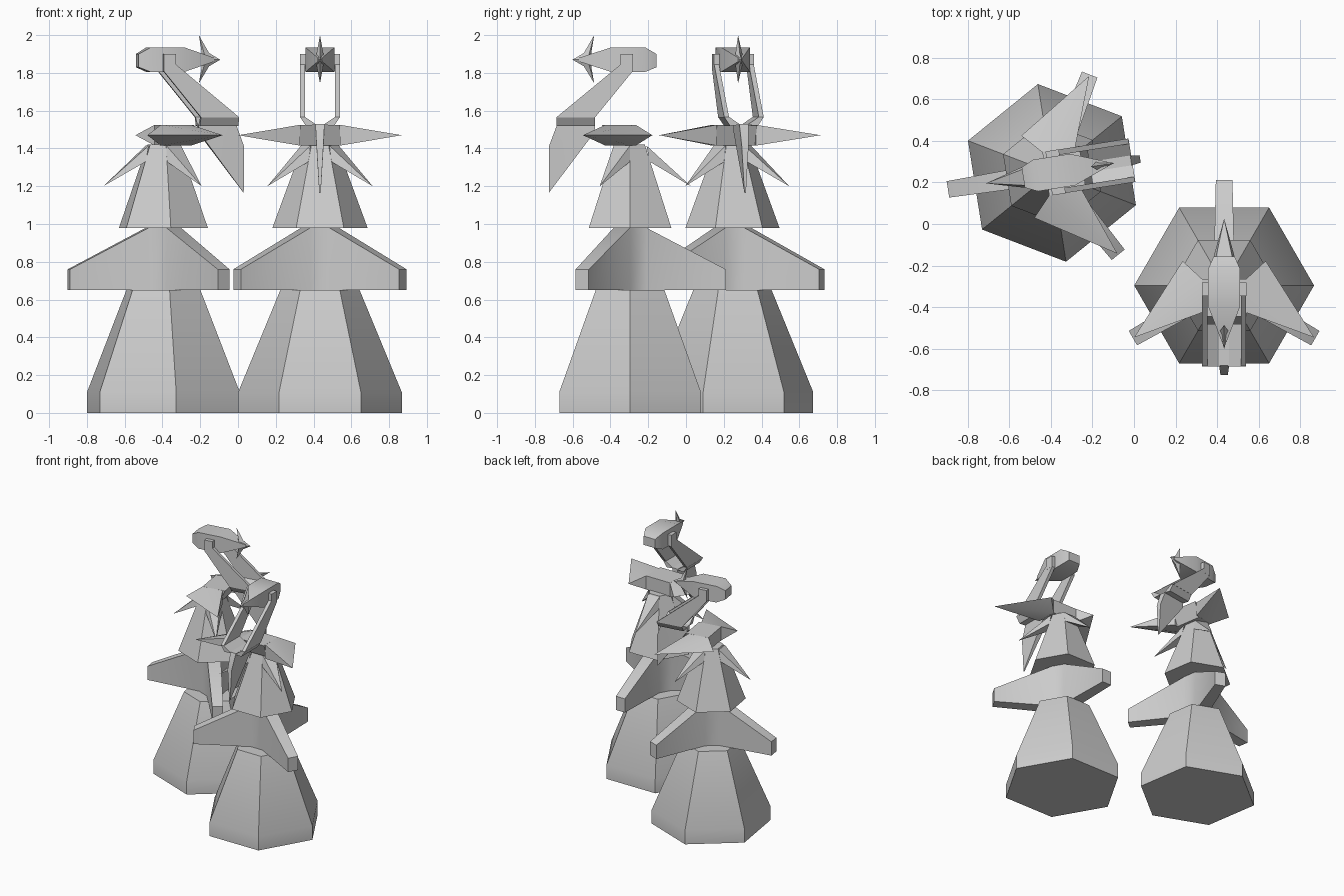
import bpy, bmesh
from math import radians, sin, cos
from mathutils import Vector

cube = bpy.data.objects.get("Cube")
if cube:
    bpy.data.objects.remove(cube, do_unlink=True)

grey = bpy.data.materials.new("plain grey")
grey.use_nodes = True
colour = (0.6, 0.6, 0.6, 1)
grey.diffuse_color = colour
grey.node_tree.nodes["Principled BSDF"].inputs["Base Color"].default_value = colour

# Two copies of the figure: name, place and turn
FIGURES = [("front", (0.434, -0.296, 0), 0), ("rear", (-0.395, 0.246, 0), radians(99))]


def place(name, bm):
    """Turn a bmesh into one object per figure."""
    bmesh.ops.recalc_face_normals(bm, faces=bm.faces)
    mesh = bpy.data.meshes.new(name)
    bm.to_mesh(mesh)
    bm.free()
    mesh.materials.append(grey)
    for tag, spot, turn in FIGURES:
        ob = bpy.data.objects.new(f"{tag}_{name}", mesh)
        bpy.context.collection.objects.link(ob)
        ob.location = spot
        ob.rotation_euler.z = turn
    bpy.ops.object.select_all(action="DESELECT")
    ob.select_set(True)
    bpy.context.view_layer.objects.active = ob
    bpy.ops.object.shade_smooth_by_angle(angle=radians(32))


def hull(name, points):
    """Convex solid round the points."""
    bm = bmesh.new()
    verts = [bm.verts.new(p) for p in points]
    bmesh.ops.convex_hull(bm, input=verts)
    bmesh.ops.delete(bm, geom=[v for v in bm.verts if not v.link_faces], context="VERTS")
    bmesh.ops.dissolve_limit(bm, angle_limit=0.01, verts=bm.verts, edges=bm.edges)
    place(name, bm)


def loft(name, rings):
    """Closed skin through rings of equal length."""
    bm = bmesh.new()
    loops = [[bm.verts.new(p) for p in ring] for ring in rings]
    n = len(loops[0])
    for low, high in zip(loops, loops[1:]):
        for i in range(n):
            j = (i + 1) % n
            bm.faces.new((low[i], low[j], high[j], high[i]))
    bm.faces.new(loops[0])
    bm.faces.new(loops[-1])
    place(name, bm)


def polar(r, degrees, z, side=0):
    a = radians(degrees)
    return Vector((r * cos(a) - side * sin(a), r * sin(a) + side * cos(a), z))


def hexagon(r, z):
    return [polar(r, 60 * i, z) for i in range(6)]


def both_sides(points):
    return [(s * x, y, z) for x, y, z in points for s in (-1, 1)]


# Stacked skirt and upper cone
loft("skirt", [hexagon(0.433, 0), hexagon(0.433, 0.11), hexagon(0.21, 0.65)])
loft("upper_cone", [hexagon(0.252, 0.98), hexagon(0.09, 1.42)])

# Three-armed tier: arms grow from alternate sides of a hexagonal hub
bm = bmesh.new()
caps = [[], []]
for a in (90, 210, 330):
    rows = []
    for outer_z, hub_z, cap in ((0.65, 0.65, caps[0]), (0.76, 0.98, caps[1])):
        row = [polar(0.1, a - 30, hub_z), polar(0.507, a, outer_z, -0.04),
               polar(0.507, a, outer_z, 0.04), polar(0.1, a + 30, hub_z)]
        row = [bm.verts.new(p) for p in row]
        bm.faces.new(row)
        cap += [row[0], row[3]]
        rows.append(row)
    low, high = rows
    for i in range(3):
        bm.faces.new((low[i], low[i + 1], high[i + 1], high[i]))
for cap in caps:
    bm.faces.new(cap)
for i in (1, 3, 5):
    j = (i + 1) % 6
    bm.faces.new((caps[0][i], caps[0][j], caps[1][j], caps[1][i]))
place("arm_tier", bm)

# Three drooping collar spikes
for a in (90, 210, 330):
    hull(f"collar_spike_{a}", [polar(0.322, a, 1.2)]
         + [polar(r, a + d, z) for d in (-30, 30) for r, z in ((0.1, 1.415), (0.12, 1.33))])

# Shoulder block and thin-edged wings
hull("shoulder_block", both_sides([(0.107, -0.15, 1.525), (0.107, 0.03, 1.525),
                                   (0.107, -0.1, 1.415), (0.107, 0.03, 1.415)]))
for s, side in ((1, "left"), (-1, "right")):
    wing = [(0.433, -0.25, 1.47), (0.2, 0.118, 1.47)]
    wing += [(0.105, y, z) for y in (-0.13, 0.03) for z in (1.415, 1.525)]
    hull(f"{side}_wing", [(s * x, y, z) for x, y, z in wing])

    # Head hinge, then the strut swinging forward and the inturned forearm
    hinge = [(x, y, z) for x in (0.07, 0.107) for y in (-0.05, 0.015) for z in (1.81, 1.9)]
    hull(f"{side}_hinge", [(s * x, y, z) for x, y, z in hinge])
    strut = [(x, y, z) for x in (0.08, 0.106)
             for y, z in ((-0.05, 1.845), (0.015, 1.81), (-0.185, 1.565), (-0.39, 1.565))]
    hull(f"{side}_strut", [(s * x, y, z) for x, y, z in strut])
    forearm = [(x, y, z) for y in (-0.39, -0.185)
               for x, z in ((0.08, 1.567), (0.106, 1.567), (0.018, 1.525), (0.075, 1.52))]
    hull(f"{side}_forearm", [(s * x, y, z) for x, y, z in forearm])

# Downward blade held between the forearms
hull("blade", both_sides([(0.024, -0.185, 1.53), (0.024, -0.385, 1.53), (0.024, -0.185, 1.49),
                          (0.018, -0.43, 1.41), (0.004, -0.43, 1.165)]))

# Head with a tapering muzzle
head = []
for y, w, low, high in ((0.14, 0.05, 1.83, 1.9), (0.08, 0.077, 1.805, 1.935),
                        (-0.1, 0.077, 1.805, 1.935), (-0.27, 0.012, 1.86, 1.88)):
    head.append([(-w, y, low), (w, y, low), (w, y, high), (-w, y, high)])
loft("head", head)

# Chevron crest: thin rim, thicker in the middle
rim = [(-0.19, 2.0), (-0.205, 1.91), (-0.2, 1.87), (-0.205, 1.83),
       (-0.19, 1.745), (-0.245, 1.835), (-0.305, 1.87), (-0.245, 1.905)]
bm = bmesh.new()
outer = [bm.verts.new((0, y, z)) for y, z in rim]
for x in (-0.024, 0.024):
    mid = bm.verts.new((x, -0.225, 1.87))
    for i in range(len(outer)):
        bm.faces.new((outer[i - 1], outer[i], mid))
place("crest", bm)
